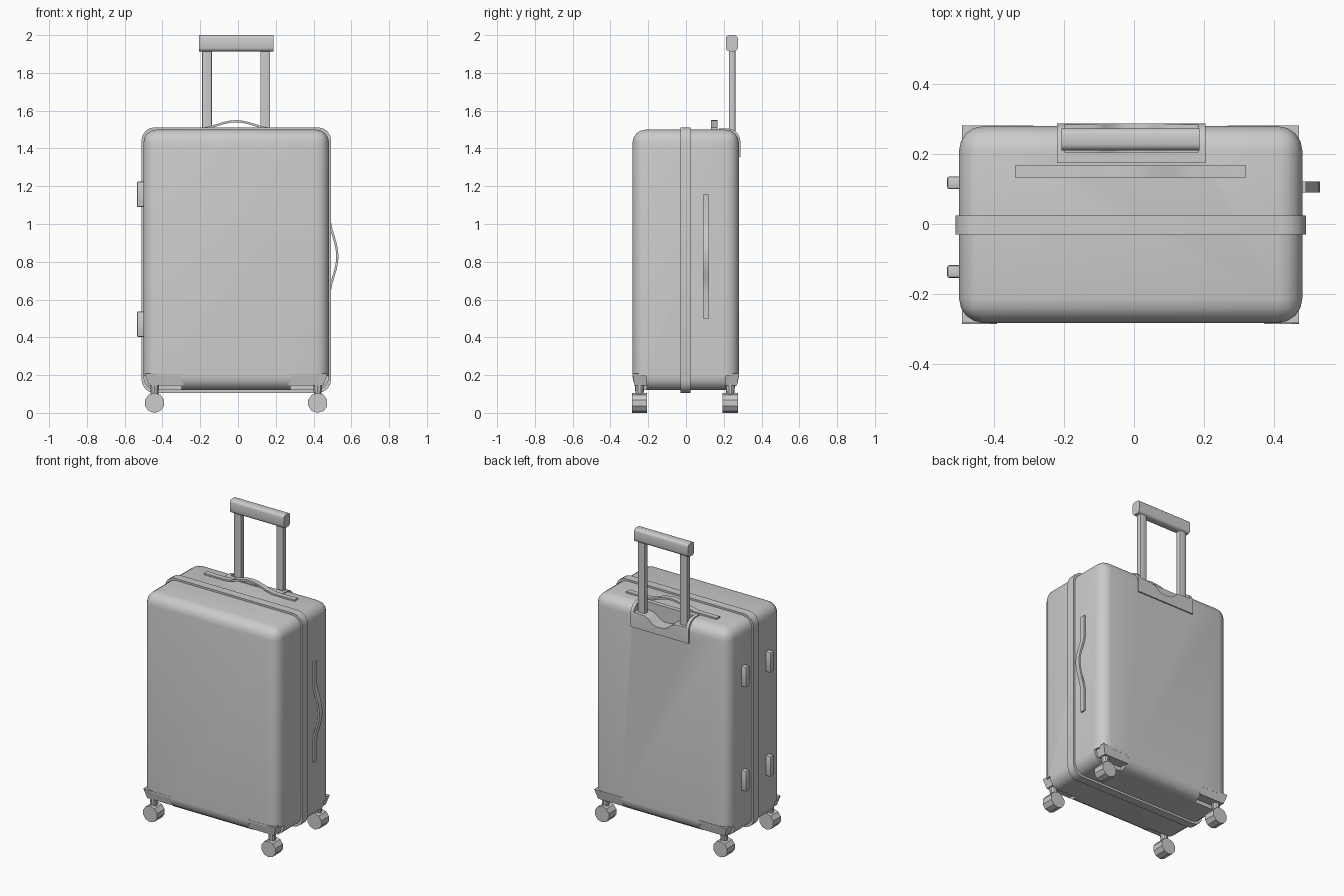
import bpy, bmesh, math
from mathutils import Vector

if "Cube" in bpy.data.objects:
    bpy.data.objects.remove(bpy.data.objects["Cube"])


def finish(name, bm):
    bmesh.ops.recalc_face_normals(bm, faces=bm.faces[:])
    me = bpy.data.meshes.new(name)
    bm.to_mesh(me)
    bm.free()
    ob = bpy.data.objects.new(name, me)
    bpy.context.collection.objects.link(ob)
    return ob


def box(name, lo, hi, bevel=0, segs=3, axis=None):
    """Box from corner to corner; bevels all edges or only those along one axis."""
    bm = bmesh.new()
    bmesh.ops.create_cube(bm, size=1)
    lo, hi = Vector(lo), Vector(hi)
    for v in bm.verts:
        v.co = (lo + hi) / 2 + v.co * (hi - lo)
    if bevel:
        edges = [e for e in bm.edges if axis is None or
                 abs((e.verts[0].co - e.verts[1].co)[axis]) > 1e-5]
        bmesh.ops.bevel(bm, geom=edges, offset=bevel, segments=segs,
                        profile=0.5, affect='EDGES')
    return finish(name, bm)


def prism(name, pts, lo, hi, place):
    """Extrude a 2D outline; place(u, v, depth) gives the 3D point."""
    bm = bmesh.new()
    a = [bm.verts.new(place(u, v, lo)) for u, v in pts]
    b = [bm.verts.new(place(u, v, hi)) for u, v in pts]
    bm.faces.new(a)
    bm.faces.new(b[::-1])
    n = len(pts)
    for i in range(n):
        bm.faces.new((a[i], a[(i + 1) % n], b[(i + 1) % n], b[i]))
    return finish(name, bm)


def cone(name, loc, r1, r2, depth, sides, along_y=False):
    bm = bmesh.new()
    bmesh.ops.create_cone(bm, cap_ends=True, segments=sides,
                          radius1=r1, radius2=r2, depth=depth)
    for v in bm.verts:
        c = v.co.copy()
        v.co = Vector(loc) + (Vector((c.x, c.z, c.y)) if along_y else c)
    return finish(name, bm)


def cut(ob, cutter):
    cutter.hide_render = True
    m = ob.modifiers.new("cut", 'BOOLEAN')
    m.operation = 'DIFFERENCE'
    m.solver = 'EXACT'
    m.object = cutter
    bpy.context.view_layer.objects.active = ob
    bpy.ops.object.modifier_apply(modifier=m.name)
    bpy.data.objects.remove(cutter, do_unlink=True)


CX = -0.01  # centre line of the case

# Hard shell and the raised seam band around it
shell = box("shell", (-0.501, -0.283, 0.12), (0.482, 0.28, 1.5), 0.07, 4)
box("seam_band", (-0.511, -0.03, 0.106), (0.493, 0.025, 1.512), 0.07, 4, axis=1)

# Corner brackets and swivel wheels
for sx, xs in (("left", -1), ("right", 1)):
    for sy, ys in (("front", -1), ("back", 1)):
        tag = f"{sy}_{sx}"
        xo, xi = CX + xs * 0.483, CX + xs * 0.278
        yo, yi = -0.001 + ys * 0.283, ys * 0.198

        def span(a, b):
            return min(a, b), max(a, b)
        x0, x1 = span(xi + xs * 0.01, xs * 0.7)
        y0, y1 = span(yi + ys * 0.01, ys * 0.5)
        cut(shell, box("cutter", (x0, y0, 0), (x1, y1, 0.195)))
        x0, x1 = span(xi, xo)
        y0, y1 = span(yi, yo)
        br = box("corner_bracket_" + tag, (x0, y0, 0.146), (x1, y1, 0.208))
        for v in br.data.vertices:  # taper the lower outside edges
            if v.co.z < 0.15:
                if abs(v.co.x - xo) < 1e-4:
                    v.co.x -= xs * 0.02
                if abs(v.co.y - yo) < 1e-4:
                    v.co.y -= ys * 0.012
        wx, wy = CX + xs * 0.432, -0.006 + ys * 0.24
        cone("wheel_" + tag, (wx, wy, 0.053), 0.053, 0.053, 0.08, 10, True)
        cone("wheel_stem_" + tag, (wx, wy, 0.12), 0.02, 0.026, 0.06, 10)

# Handle housing over the top back edge, with a scooped pocket
arc = [(0.22 + 0.068 * math.sin(t), 1.438 + 0.068 * math.cos(t))
       for t in (i * math.pi / 10 for i in range(6))]
housing = prism("handle_housing", [(0.175, 1.355), (0.175, 1.506)] + arc + [(0.288, 1.355)],
                -0.22, 0.205, lambda y, z, x: (x, y, z))
cut(shell, box("cutter", (-0.212, 0.185, 1.365), (0.197, 0.4, 1.7)))
scoop = [(-0.198, 1.7), (-0.198, 1.455), (-0.12, 1.452), (-0.09, 1.44), (-0.055, 1.412),
         (-0.03, 1.405)]
scoop += [(2 * -0.0075 - x, z) for x, z in reversed(scoop)]
cut(housing, prism("cutter", scoop, 0.205, 0.4, lambda x, z, y: (x, y, z)))

# Telescopic posts and grip
for tag, x in (("left", -0.164), ("right", 0.144)):
    box("handle_post_" + tag, (x - 0.026, 0.227, 1.38), (x + 0.026, 0.262, 1.93), 0.006, 2, axis=2)
box("handle_grip", (-0.207, 0.211, 1.914), (0.188, 0.274, 2.0), 0.018, 3, axis=0)

# Carry straps: flat ends with a raised arch between
def strap(name, half, arch, rise, lo, hi, place):
    n, t = 10, 0.012
    us = [-arch + 2 * arch * i / n for i in range(n + 1)]
    bump = [(u, (rise - t) * (0.5 + 0.5 * math.cos(math.pi * u / arch)) ** 0.75) for u in us]
    line = [(-half, 0)] + bump + [(half, 0)]
    outline = [(u, v + t) for u, v in line] + [(u, v) for u, v in reversed(line)]
    return prism(name, outline, lo, hi, place)


strap("top_strap", 0.33, 0.175, 0.052, 0.133, 0.167, lambda u, v, d: (CX + u, d, 1.498 + v))
strap("side_strap", 0.328, 0.185, 0.052, 0.09, 0.122, lambda u, v, d: (0.48 + v, d, 0.829 + u))

# Side feet
for zn, z in (("upper", 1.157), ("lower", 0.47)):
    for yn, y in (("back", 0.118), ("front", -0.136)):
        box(f"side_foot_{zn}_{yn}", (-0.535, y - 0.018, z - 0.067),
            (-0.48, y + 0.018, z + 0.067), 0.006, 2)

# Smooth shading with sharp edges kept
for ob in bpy.context.scene.objects:
    ob.select_set(True)
    bpy.context.view_layer.objects.active = ob
bpy.ops.object.shade_smooth_by_angle(angle=math.radians(32))
